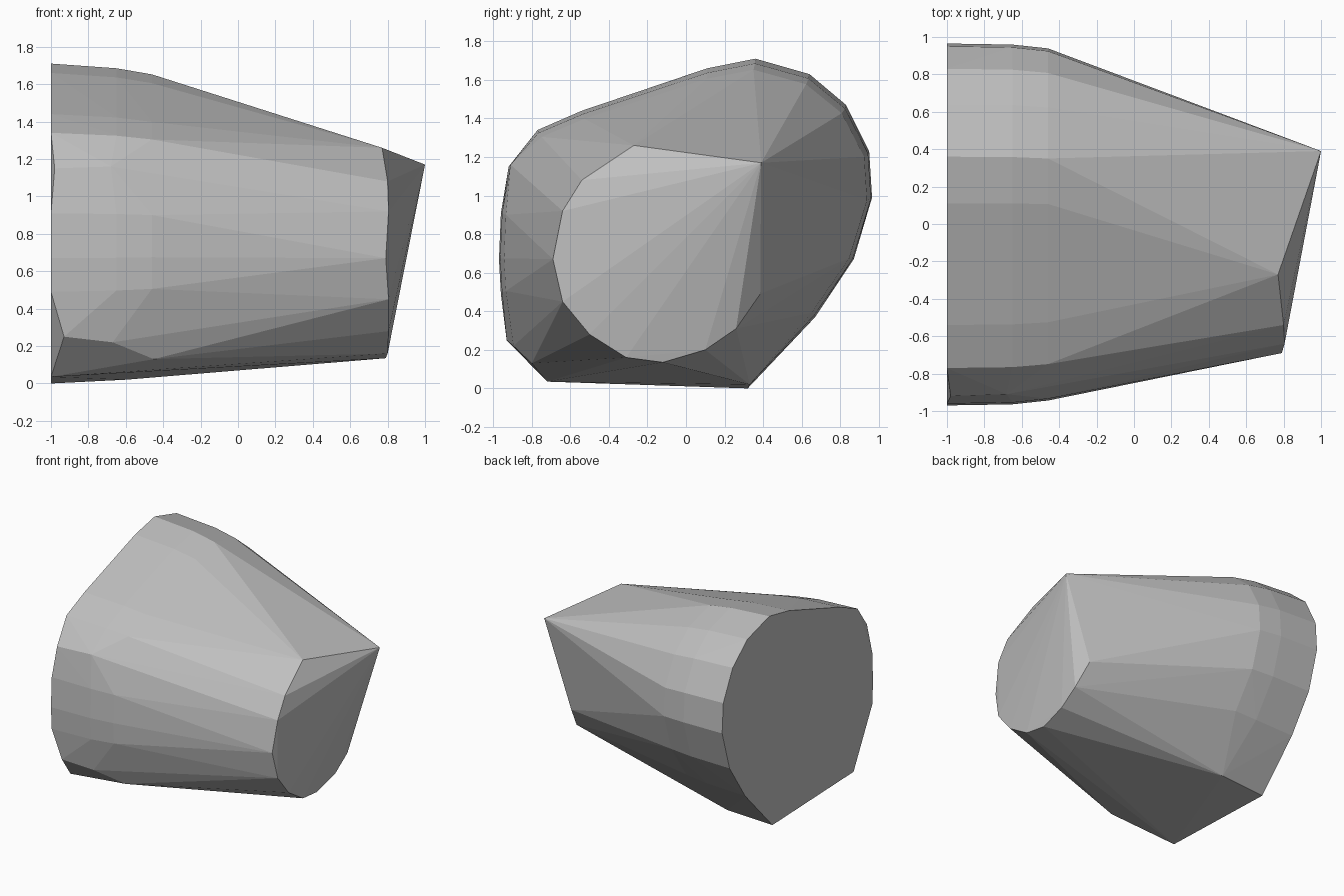
import bpy
import bmesh
import math

cube = bpy.data.objects.get("Cube")
if cube:
    bpy.data.objects.remove(cube, do_unlink=True)

stone = bpy.data.materials.new("plain grey")
stone.use_nodes = True
grey = (0.52, 0.52, 0.52, 1)
stone.diffuse_color = grey
stone.node_tree.nodes["Principled BSDF"].inputs["Base Color"].default_value = grey

# Outline of the broad end, as (y, z)
outline = [(.36, 1.71), (.64, 1.63), (.83, 1.47), (.95, 1.23), (.965, .99),
           (.87, .67), (.67, .37), (.32, 0), (-.72, .035), (-.96, .49),
           (-.97, .67), (-.96, .91), (-.77, 1.34), (-.54, 1.44), (.11, 1.66)]

# Rim of the narrow end, as (x, y, z)
rim = [(.77, -.27, 1.26), (.80, -.54, 1.08), (.805, -.64, .92),
       (.79, -.69, .67), (.805, -.64, .45), (.805, -.50, .28),
       (.80, -.31, .16), (.79, -.12, .135), (.80, .10, .20),
       (.80, .26, .31), (.76, .385, .49)]
peak = (1, .39, 1.17)

# Cut corners along the front of the broad end
corners = [(-.93, -.93, .25), (-.98, -.92, 1.15), (-.67, -.895, .22),
           (-.45, -.80, .13), (-.68, -.91, 1.16), (-.6, .33, .02)]


def ring(x, scale_y, scale_z, skip=()):
    """Outline shrunk about its middle and placed at x."""
    mid = .75
    return [(x, y * scale_y, mid + (z - mid) * scale_z)
            for i, (y, z) in enumerate(outline) if i not in skip]


points = rim + [peak] + corners
points += ring(-1, 1, 1)
points += ring(-.65, .994, .974, skip=(7, 8))
points += ring(-.46, .973, .94, skip=(7, 8))

# Faceted solid stretched over all the rings
bm = bmesh.new()
for p in points:
    bm.verts.new(p)
result = bmesh.ops.convex_hull(bm, input=bm.verts[:])
loose = [v for v in bm.verts if not v.link_faces]
bmesh.ops.delete(bm, geom=loose, context='VERTS')
bmesh.ops.dissolve_limit(bm, angle_limit=math.radians(.5),
                         verts=bm.verts[:], edges=bm.edges[:])
bmesh.ops.recalc_face_normals(bm, faces=bm.faces[:])

mesh = bpy.data.meshes.new("faceted_block")
bm.to_mesh(mesh)
bm.free()
mesh.materials.append(stone)
block = bpy.data.objects.new("faceted_block", mesh)
bpy.context.collection.objects.link(block)
